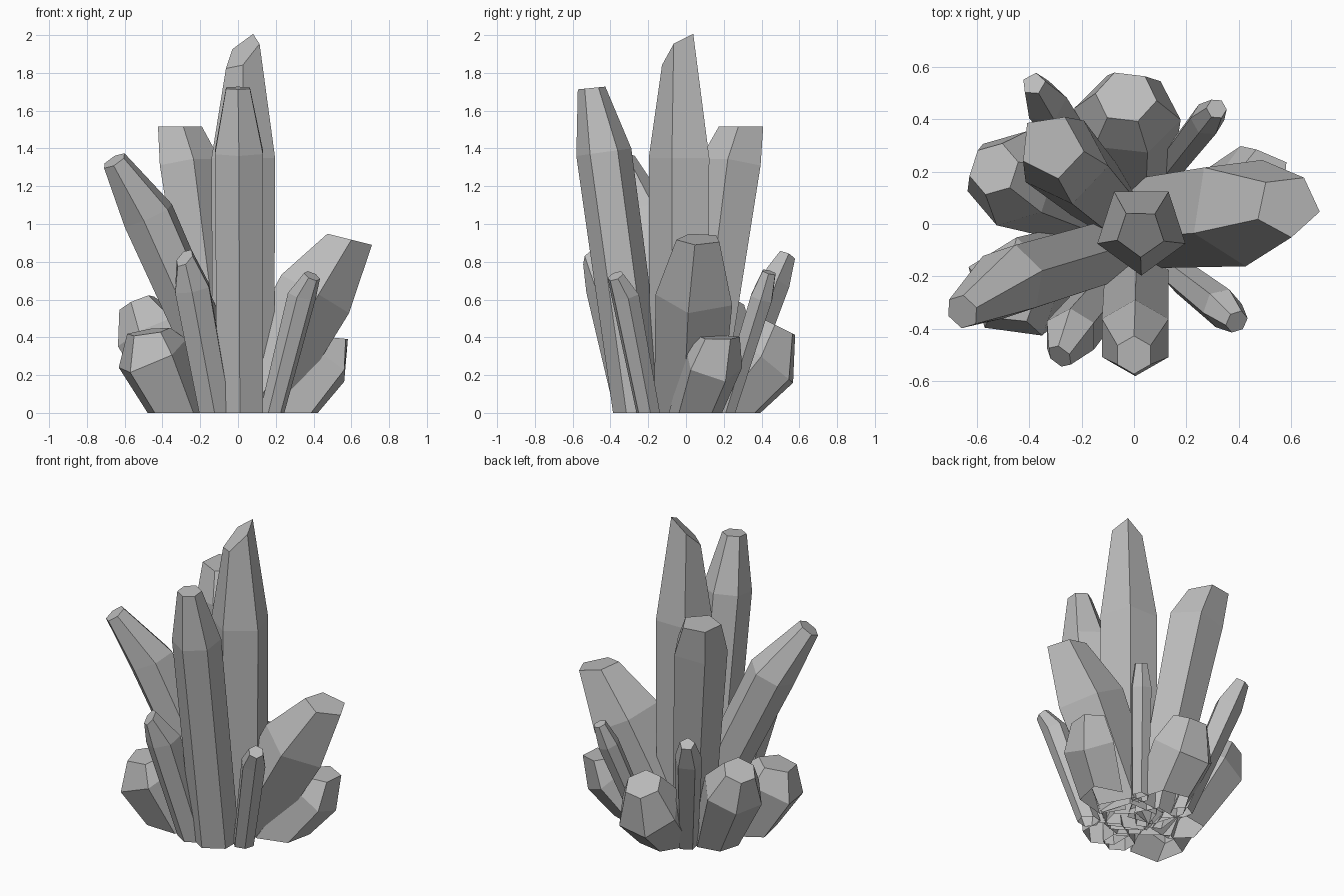
import bpy, bmesh, math
from mathutils import Vector

cube = bpy.data.objects.get("Cube")
if cube:
    bpy.data.objects.remove(cube, do_unlink=True)

# One plain stone colour
stone = bpy.data.materials.new("grey_stone")
stone.use_nodes = True
GREY = (0.5, 0.5, 0.5, 1)
stone.diffuse_color = GREY
stone.node_tree.nodes["Principled BSDF"].inputs["Base Color"].default_value = GREY


def slide(point, direction, origin, normal):
    """Move a point along a direction until it lies on a plane."""
    return point + direction * ((origin - point).dot(normal) / direction.dot(normal))


def crystal(name, sides, phase, foot, shoulder, tip, radii, cut=None):
    """Faceted shaft, open at the foot, with a shoulder and a cut tip."""
    foot, shoulder, tip = Vector((*foot, 0)), Vector(shoulder), Vector(tip)
    shaft = (shoulder - foot).normalized()
    point = (tip - shoulder).normalized()
    cut = Vector(cut) if cut else point
    u = Vector((1, 0, 0))
    u = (u - shaft * u.dot(shaft)).normalized()
    v = shaft.cross(u)
    bm = bmesh.new()
    rings = [[], [], []]
    for i in range(sides):
        a = math.radians(phase) + math.tau * i / sides
        d = u * math.cos(a) + v * math.sin(a)
        low = slide(foot + d * radii[0], shaft, Vector(), Vector((0, 0, 1)))
        high = slide(tip + d * radii[2], point, tip, cut)
        for ring, co in zip(rings, (low, shoulder + d * radii[1], high)):
            ring.append(bm.verts.new(co))
    for a, b in zip(rings, rings[1:]):
        for i in range(sides):
            j = (i + 1) % sides
            bm.faces.new((a[i], a[j], b[j], b[i]))
    bm.faces.new(rings[2])
    mesh = bpy.data.meshes.new(name)
    bm.to_mesh(mesh)
    bm.free()
    mesh.materials.append(stone)
    bpy.context.collection.objects.link(bpy.data.objects.new(name, mesh))


# Tall crystals
crystal("central_crystal", 5, -90, (0.028, -0.02), (0.028, -0.02, 1.35),
        (0.025, -0.035, 1.91), (0.172, 0.177, 0.094), (-0.75, -0.75, 1))
crystal("front_tall_crystal", 6, 90, (0.01, -0.245), (0.005, -0.435, 1.38),
        (0, -0.5, 1.72), (0.14, 0.147, 0.073), (0, -0.1, 1))
crystal("back_tall_crystal", 5, -80, (-0.09, 0.07), (-0.265, 0.242, 1.32),
        (-0.315, 0.297, 1.515), (0.13, 0.17, 0.122), (0, 0, 1))

# Leaning crystals
crystal("leaning_side_crystal", 6, 20, (-0.01, -0.08), (-0.475, -0.22, 1.045),
        (-0.655, -0.335, 1.335), (0.13, 0.145, 0.07))
crystal("leaning_wide_crystal", 5, -10, (0.05, 0.02), (0.4, 0.055, 0.63),
        (0.587, 0.07, 0.92), (0.19, 0.218, 0.122), (0.25, 0, 1))

# Slender crystals
crystal("front_slender_crystal", 6, 10, (0.18, -0.2), (0.338, -0.322, 0.62),
        (0.392, -0.373, 0.725), (0.065, 0.077, 0.047))
crystal("front_blade_crystal", 6, 30, (-0.12, -0.28), (-0.243, -0.425, 0.66),
        (-0.283, -0.505, 0.82), (0.095, 0.105, 0.052), (-0.5, -0.5, 0.5))
crystal("back_slender_crystal", 5, 80, (-0.17, 0.23), (-0.34, 0.465, 0.69),
        (-0.383, 0.535, 0.835), (0.065, 0.086, 0.047))
crystal("back_needle_crystal", 6, 0, (0.13, 0.21), (0.28, 0.4, 0.61),
        (0.315, 0.44, 0.745), (0.056, 0.066, 0.04))

# Stubby crystals around the base
crystal("front_stub", 5, -56, (-0.32, -0.18), (-0.455, -0.25, 0.3),
        (-0.475, -0.265, 0.43), (0.16, 0.205, 0.125))
crystal("side_stub", 6, 10, (-0.27, 0.08), (-0.465, 0.175, 0.42),
        (-0.535, 0.21, 0.58), (0.14, 0.19, 0.103))
crystal("back_stub", 6, -8, (-0.025, 0.19), (-0.025, 0.42, 0.28),
        (-0.03, 0.485, 0.46), (0.17, 0.205, 0.118), (0, 0.5, 1))
crystal("low_side_stub", 5, 36, (0.27, 0.05), (0.45, 0.14, 0.265),
        (0.49, 0.175, 0.4), (0.14, 0.165, 0.11), (0.1, 0, 1))
